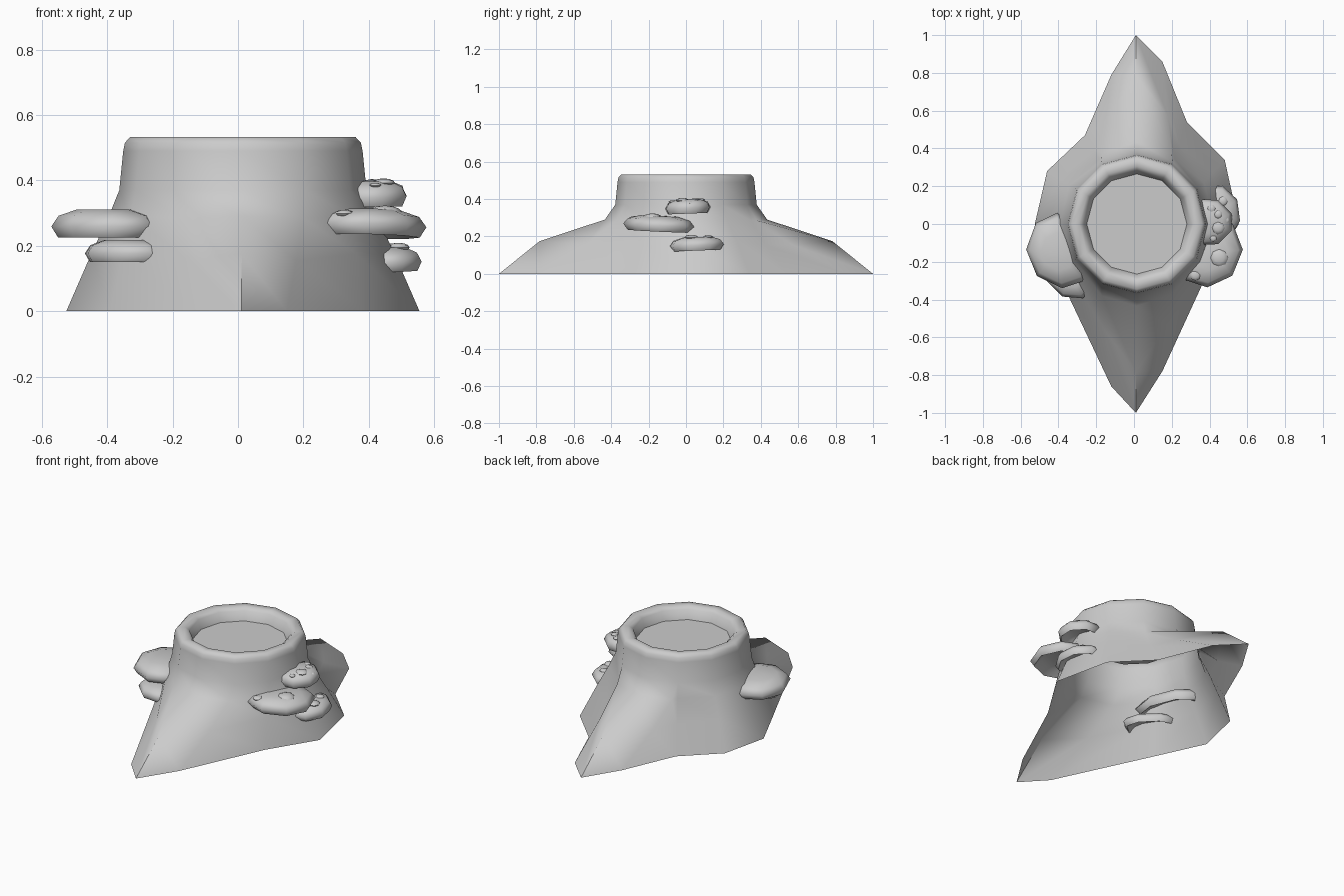
import bpy, bmesh, math
from mathutils import Vector

old = bpy.data.objects.get("Cube")
if old:
    bpy.data.objects.remove(old, do_unlink=True)

# Single plain material
grey = bpy.data.materials.new("plain grey")
grey.use_nodes = True
grey.diffuse_color = (0.6, 0.6, 0.6, 1)
grey.node_tree.nodes["Principled BSDF"].inputs["Base Color"].default_value = (0.6, 0.6, 0.6, 1)

CENTER = Vector((0.015, 0, 0))


def finish(name, bm, angle):
    bmesh.ops.remove_doubles(bm, verts=bm.verts, dist=0.0005)
    bmesh.ops.recalc_face_normals(bm, faces=bm.faces)
    mesh = bpy.data.meshes.new(name)
    bm.to_mesh(mesh)
    bm.free()
    mesh.materials.append(grey)
    obj = bpy.data.objects.new(name, mesh)
    bpy.context.scene.collection.objects.link(obj)
    bpy.ops.object.select_all(action='DESELECT')
    obj.select_set(True)
    bpy.context.view_layer.objects.active = obj
    bpy.ops.object.shade_smooth_by_angle(angle=math.radians(angle))


def skin(bm, rings):
    """Bridge successive closed rings of equal length; returns the vertex rings."""
    loops = [[bm.verts.new(p) for p in ring] for ring in rings]
    n = len(loops[0])
    for a, b in zip(loops, loops[1:]):
        for i in range(n):
            j = (i + 1) % n
            bm.faces.new((a[i], a[j], b[j], b[i]))
    return loops


# Stump: foot outline flares into two long roots, with an open underside
foot = [(0.01, 1), (0.15, 0.86), (0.28, 0.54), (0.48, 0.34), (0.555, 0),
        (0.38, -0.28), (0.15, -0.78), (0.01, -1), (-0.12, -0.86),
        (-0.39, -0.29), (-0.525, 0), (-0.46, 0.28), (-0.26, 0.47), (-0.12, 0.79)]
angles = [90, 60, 60, 30, 0, -30, -60, -90, -120, -150, 180, 150, 120, 120]


def circle(radius, z):
    return [CENTER + Vector((radius * math.cos(math.radians(a)),
                             radius * math.sin(math.radians(a)), z)) for a in angles]


def flare(ridge, flank, side):
    """Blend foot to trunk; each argument is (blend, height) for its columns."""
    ring = []
    for p, a, t in zip(foot, angles, circle(0.378, 0)):
        steep = abs(math.sin(math.radians(a)))
        f, z = ridge if steep > 0.99 else flank if steep > 0.8 else side
        ring.append(Vector((*p, 0)).lerp(t, f) + Vector((0, 0, z)))
    return ring


bm = bmesh.new()
rings = [flare((0, 0), (0, 0), (0, 0)),
         flare((0.35, 0.175), (0.54, 0.155), (0.47, 0.175)),
         flare((0.91, 0.29), (0.9, 0.285), (0.8, 0.29))]
rings += [circle(r, z) for r, z in ((0.378, 0.37), (0.366, 0.49), (0.361, 0.515),
                                    (0.345, 0.532), (0.305, 0.532), (0.283, 0.515),
                                    (0.265, 0.46))]
loops = skin(bm, rings)
bm.faces.new(loops[-1])
finish("stump", bm, 65)

# Shelf fungus: eight-sided cap with a hollow underside, inner edge in the trunk.
# Half outline as (outward, sideways) fractions, mirrored for the other half.
half = [(1, 0.38), (0.5, 0.93), (-0.12, 0.97), (-0.42, 0.45)]
outline = half + [(u, -v) for u, v in reversed(half)]
cap_profile = ((0.3, 0.5), (0.6, 0.36), (0.87, 0), (1, 0.38), (0.86, 0.74), (0.5, 0.96))


def shelf(name, x, y, z, turn, half_width, depth, height, tilt=0):
    bm = bmesh.new()
    c, s = math.cos(math.radians(turn)), math.sin(math.radians(turn))
    rings = []
    for scale, level in cap_profile:
        ring = []
        for fu, fv in outline:
            u = depth * (0.3 + (fu - 0.3) * scale)
            v = half_width * fv * scale
            ring.append((x + u * c - v * s, y + u * s + v * c,
                         z + level * height + tilt * v))
        rings.append(ring)
    loops = skin(bm, rings)
    bm.faces.new(loops[0])
    bm.faces.new(loops[-1])
    finish(name, bm, 80)


shelf("left_middle_fungus", 0.363, -0.13, 0.228, -22, 0.195, 0.2, 0.085, -0.05)
shelf("left_upper_fungus", 0.375, 0.01, 0.322, 0, 0.125, 0.14, 0.08, 0.04)
shelf("left_lower_fungus", 0.42, 0.055, 0.125, 8, 0.15, 0.135, 0.075, 0.04)
shelf("right_middle_fungus", -0.357, -0.13, 0.225, 202, 0.2, 0.2, 0.09)
shelf("right_lower_fungus", -0.32, -0.245, 0.15, 225, 0.15, 0.14, 0.07)


# Warts: low domes on the left caps
def wart(index, x, y, z, radius):
    bm = bmesh.new()
    bmesh.ops.create_uvsphere(bm, u_segments=8, v_segments=6, radius=radius)
    bmesh.ops.scale(bm, vec=(1, 1, 0.4), verts=bm.verts)
    bmesh.ops.translate(bm, vec=(x, y, z), verts=bm.verts)
    finish(f"wart_{index}", bm, 60)


warts = [(0.45, -0.18, 0.303, 0.05), (0.325, -0.27, 0.298, 0.03),
         (0.445, -0.02, 0.392, 0.035), (0.445, 0.05, 0.397, 0.022),
         (0.41, 0.08, 0.395, 0.022), (0.42, -0.075, 0.385, 0.018),
         (0.485, 0.02, 0.38, 0.02), (0.49, 0.03, 0.195, 0.035),
         (0.47, 0.12, 0.197, 0.025)]
for i, w in enumerate(warts, 1):
    wart(i, *w)
